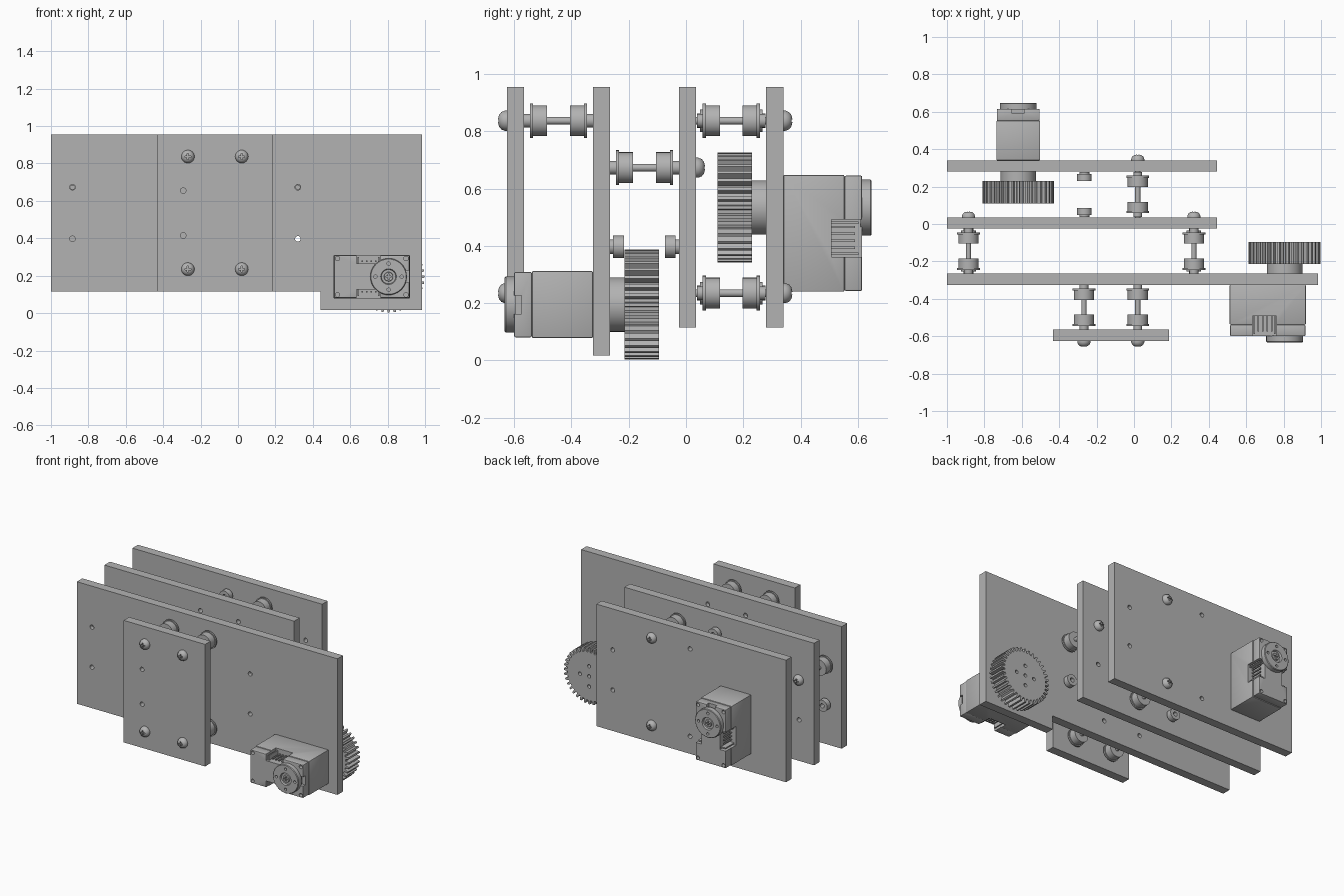
import bpy, bmesh
from math import sin, cos, pi
from mathutils import Matrix, Vector

if "Cube" in bpy.data.objects:
    bpy.data.objects.remove(bpy.data.objects["Cube"])

grey = bpy.data.materials.new("plain_grey")
grey.use_nodes = True
grey.diffuse_color = (0.45, 0.45, 0.45, 1)
grey.node_tree.nodes["Principled BSDF"].inputs["Base Color"].default_value = grey.diffuse_color
parts = []


def finish(name, bm):
    bmesh.ops.recalc_face_normals(bm, faces=bm.faces)
    mesh = bpy.data.meshes.new(name)
    bm.to_mesh(mesh)
    bm.free()
    mesh.materials.append(grey)
    ob = bpy.data.objects.new(name, mesh)
    bpy.context.collection.objects.link(ob)
    parts.append(ob)
    return ob


def prism(name, outline, y0, y1):
    """Outline in x and z, extruded along y."""
    bm = bmesh.new()
    face = bm.faces.new([bm.verts.new((x, y0, z)) for x, z in outline])
    new = bmesh.ops.extrude_face_region(bm, geom=[face])["geom"]
    bmesh.ops.translate(bm, vec=(0, y1 - y0, 0),
                        verts=[v for v in new if isinstance(v, bmesh.types.BMVert)])
    return finish(name, bm)


def rect(x0, x1, z0, z1):
    return [(x0, z0), (x1, z0), (x1, z1), (x0, z1)]


def circle(x, z, r, n=16):
    return [(x + r * cos(2 * pi * i / n), z + r * sin(2 * pi * i / n)) for i in range(n)]


def lathe(name, profile, x, z, n=32, closed=False):
    """Turn a profile of (radius, y) about an axis along y."""
    bm = bmesh.new()
    rings = [[bm.verts.new((px, y, pz)) for px, pz in circle(x, z, r, n)] for r, y in profile]
    pairs = list(zip(rings, rings[1:]))
    if closed:
        pairs.append((rings[-1], rings[0]))
    else:
        bm.faces.new(rings[0])
        bm.faces.new(rings[-1])
    for a, b in pairs:
        for i in range(n):
            j = (i + 1) % n
            bm.faces.new((a[i], a[j], b[j], b[i]))
    return finish(name, bm)


def cut(ob, *cutters):
    """Subtract each cutter, then discard it."""
    for c in cutters:
        mod = ob.modifiers.new("cut", "BOOLEAN")
        mod.object, mod.operation, mod.solver = c, "DIFFERENCE", "EXACT"
    bake(ob)
    for c in cutters:
        parts.remove(c)
        bpy.data.objects.remove(c)


def bake(ob):
    graph = bpy.context.evaluated_depsgraph_get()
    mesh = bpy.data.meshes.new_from_object(ob.evaluated_get(graph))
    ob.modifiers.clear()
    ob.data = mesh


def drill(ob, spots, r, y0, y1):
    cut(ob, *[prism("drill", circle(x, z, r), y0, y1) for x, z in spots])


# Plates
THICK, GAP = 0.06, 0.24
Y1, Y2, Y3, Y4 = -0.625, -0.325, -0.025, 0.28
LOW, HIGH = 0.235, 0.837
MID_LOW, MID_HIGH = 0.397, 0.673
ends = [(x, z) for x in (-0.885, 0.32) for z in (MID_LOW, MID_HIGH)]
centre = [(x, z) for x in (-0.268, 0.02) for z in (LOW, HIGH)]

small = prism("front_plate", rect(-0.433, 0.187, 0.115, 0.955), Y1, Y1 + THICK)
main = prism("main_plate", [(-1, 0.115), (0.44, 0.115), (0.44, 0.018), (0.985, 0.018),
                            (0.985, 0.955), (-1, 0.955)], Y2, Y2 + THICK)
middle = prism("middle_plate", rect(-1, 0.445, 0.115, 0.955), Y3, Y3 + THICK)
rear = prism("rear_plate", rect(-1, 0.445, 0.115, 0.955), Y4, Y4 + THICK)
for plate, y, spots in ((small, Y1, [(-0.293, 0.655), (-0.293, 0.415)]),
                        (main, Y2, ends + centre),
                        (middle, Y3, ends + centre),
                        (rear, Y4, ends[2:] + centre[:2])):
    drill(plate, spots, 0.015, y - 0.02, y + THICK + 0.02)


# Flanged rollers on bolts, and small loose rollers
def screw_head(x, z, y, s):
    head = lathe("screw_head", [(0.035, y), (0.035, y + s * 0.008), (0.03, y + s * 0.02),
                                (0.02, y + s * 0.028), (0.008, y + s * 0.031)], x, z)
    a, b = sorted((y + s * 0.016, y + s * 0.05))
    cut(head, prism("slot", rect(x - 0.016, x + 0.016, z - 0.004, z + 0.004), a, b),
        prism("slot", rect(x - 0.004, x + 0.004, z - 0.016, z + 0.016), a, b))


def bolt_with_rollers(x, z, y, head_y, s):
    """y is the start of the gap, the head faces along s."""
    for wall, d in ((y, 1), (y + GAP, -1)):
        lathe("flanged_roller", [(0.024, wall), (0.024, wall + d * 0.02), (0.061, wall + d * 0.02),
                                 (0.061, wall + d * 0.031), (0.054, wall + d * 0.031),
                                 (0.054, wall + d * 0.08)], x, z)
    lathe("bolt_shaft", [(0.0135, head_y), (0.0135, head_y - s * (GAP + 1.6 * THICK))], x, z, 20)
    screw_head(x, z, head_y, s)


def loose_rollers(x, z, y):
    for wall, d in ((y, 1), (y + GAP, -1)):
        lathe("small_roller", [(0.015, wall), (0.026, wall), (0.026, wall + d * 0.011),
                               (0.039, wall + d * 0.011), (0.039, wall + d * 0.048),
                               (0.015, wall + d * 0.048)], x, z, closed=True)


for x, z in centre:
    bolt_with_rollers(x, z, Y1 + THICK, Y1, -1)
for x in (-0.885, 0.32):
    bolt_with_rollers(x, MID_HIGH, Y2 + THICK, Y3 + THICK, 1)
    loose_rollers(x, MID_LOW, Y2 + THICK)
for z in (LOW, HIGH):
    bolt_with_rollers(0.02, z, Y3 + THICK + 0.003, Y4 + THICK, 1)
    loose_rollers(-0.265, z, Y3 + THICK + 0.003)


# Geared motors, built at the origin facing -y with the axis at +x
AXIS, LEN, WID = 0.09, 0.204, 0.117
TEETH = 36


def geared_motor(prefix, matrix):
    first = len(parts)
    corners = [(x, z) for x in (-0.183, 0.183) for z in (-0.097, 0.097)]
    body = prism(prefix + "_motor_body", rect(-LEN, LEN, -WID, WID), -0.213, 0)
    lid = prism(prefix + "_motor_lid", rect(-LEN + 0.003, LEN - 0.003, -WID + 0.003, WID - 0.003),
                -0.275, -0.213)
    for ob in (body, lid):
        mod = ob.modifiers.new("edge", "BEVEL")
        mod.width, mod.segments = 0.005, 2
        bpy.context.view_layer.update()
        bake(ob)
        sockets = [prism("socket", rect(-0.082, 0.048, s * 0.1 - 0.03, s * 0.1 + 0.03), -0.3, -0.168)
                   for s in (-1, 1)]
        cut(ob, *sockets)
    drill(lid, corners, 0.012, -0.3, -0.25)
    cut(lid, prism("notch", rect(LEN - 0.03, LEN + 0.03, -0.032, 0.032), -0.3, -0.25))
    # Sockets with thin walls and pins on both sides
    for s in (-1, 1):
        z0, z1 = sorted((s * 0.069, s * 0.104))
        for x in (-0.075, 0.033):
            prism(prefix + "_socket_wall", rect(x, x + 0.008, z0, z1), -0.262, -0.168)
        for i in range(4):
            x = -0.054 + i * 0.024
            prism(prefix + "_socket_pin", rect(x, x + 0.008, s * 0.082 - 0.004, s * 0.082 + 0.004),
                  -0.25, -0.168)
    # Outer horn disc
    ring = [(AXIS + 0.07 * cos(a * pi / 2), 0.07 * sin(a * pi / 2)) for a in range(4)]
    horn = lathe(prefix + "_horn", [(0.098, -0.27), (0.098, -0.304), (0.094, -0.308), (0.042, -0.308),
                                    (0.038, -0.296), (0.025, -0.296), (0.023, -0.305)], AXIS, 0, 40)
    drill(horn, ring, 0.009, -0.33, -0.285)
    cut(horn, prism("slot", rect(AXIS - 0.014, AXIS + 0.014, -0.004, 0.004), -0.33, -0.295),
        prism("slot", rect(AXIS - 0.004, AXIS + 0.004, -0.014, 0.014), -0.33, -0.295))
    # Hub and toothed wheel on the far side of the plate
    lathe(prefix + "_gear_hub", [(0.095, THICK), (0.095, 0.115)], AXIS, 0, 40)
    outline = []
    for t in range(TEETH):
        for step, r in ((-0.3, 0.166), (-0.17, 0.192), (0.17, 0.192), (0.3, 0.166)):
            a = 2 * pi * (t + step) / TEETH
            outline.append((AXIS + r * cos(a), r * sin(a)))
    gear = prism(prefix + "_gear", outline, 0.11, 0.23)
    drill(gear, ring + [(AXIS, 0)], 0.012, 0.15, 0.26)
    for ob in parts[first:]:
        ob.data.transform(matrix)


geared_motor("front", Matrix.Translation((0.715, Y2, 0.195)))
# The rear motor stands upright and faces +y
turn = Matrix((Vector((0, 0, 1)), Vector((0, -1, 0)), Vector((1, 0, 0)))).to_4x4()
geared_motor("rear", Matrix.Translation((-0.619, Y4 + THICK, 0.444)) @ turn)

# Smooth shading with sharp edges kept
bpy.ops.object.select_all(action="DESELECT")
for ob in parts:
    ob.select_set(True)
bpy.context.view_layer.objects.active = parts[0]
bpy.ops.object.shade_smooth_by_angle(angle=pi / 6)
